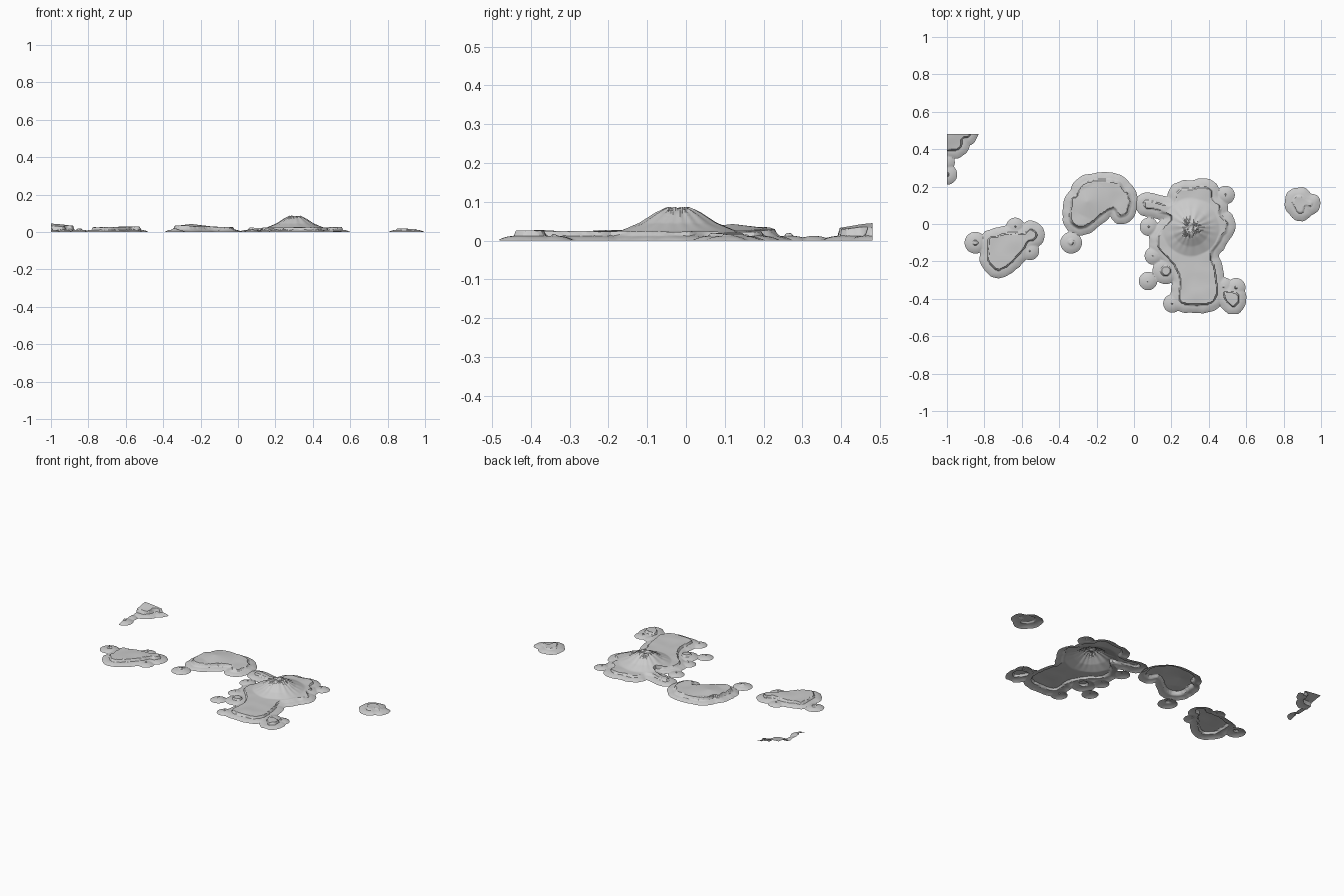
import bpy, bmesh, math
from mathutils import Vector, noise

if "Cube" in bpy.data.objects:
    bpy.data.objects.remove(bpy.data.objects["Cube"])

STEP = 0.006      # terrain resolution
SHORE = 0.043     # beach width around every cliff
BX, BY = 1.0, 0.48  # map borders that cut the islands


def chaikin(pts, n=2):
    for _ in range(n):
        out = []
        for (ax, ay), (bx, by) in zip(pts, pts[1:] + pts[:1]):
            out += [(.8*ax + .2*bx, .8*ay + .2*by), (.2*ax + .8*bx, .2*ay + .8*by)]
        pts = out
    return pts


def segments(poly):
    return [(ax, ay, bx-ax, by-ay, 1/max(1e-12, (bx-ax)**2 + (by-ay)**2))
            for (ax, ay), (bx, by) in zip(poly, poly[1:] + poly[:1])]


def signed_distance(x, y, segs):
    best, inside = 9.0, False
    for ax, ay, dx, dy, inv in segs:
        px, py = x-ax, y-ay
        t = (px*dx + py*dy)*inv
        t = 0 if t < 0 else 1 if t > 1 else t
        ex, ey = px-t*dx, py-t*dy
        q = ex*ex + ey*ey
        if q < best:
            best = q
        if (ay > y) != (ay+dy > y) and x < ax + dx*(y-ay)/dy:
            inside = not inside
    return -math.sqrt(best) if inside else math.sqrt(best)


def lerp_profile(r, prof):
    for (r0, z0), (r1, z1) in zip(prof, prof[1:]):
        if r <= r1:
            return z0 + (z1-z0)*(r-r0)/(r1-r0)
    return 0


# volcano cone with radial gullies
CONE = [(0, .082), (.03, .085), (.06, .070), (.1, .045), (.15, .025), (.2, .012)]


def volcano(x, y):
    dx, dy = x-.305, y+.02
    r, a = math.hypot(dx, dy), math.atan2(dy, dx)
    ridge = .0035*math.sin(17*a + 2*math.sin(3*a))*min(1, r/.03)*max(0, 1-r/.15)
    return lerp_profile(r, CONE) + ridge - (.003 if r < .012 else 0)


# small hill
def hill(x, y):
    return .043 - .12*math.hypot(x+.25, y-.12)


def island(name, cliffs, islets, top, peak=None):
    segsets = [segments(chaikin(c)) for c in cliffs]
    xs = [p[0] for c in cliffs for p in c] + [i[0] for i in islets]
    ys = [p[1] for c in cliffs for p in c] + [i[1] for i in islets]
    x0, x1 = max(-BX, min(xs)-.09), min(BX, max(xs)+.09)
    y0, y1 = max(-BY, min(ys)-.09), min(BY, max(ys)+.09)
    nx, ny = math.ceil((x1-x0)/STEP), math.ceil((y1-y0)/STEP)
    h, gx, gy, cx, cy = top

    def height(x, y):
        n = noise.noise(Vector((x*28, y*28, 3)))
        d = min(signed_distance(x, y, s) for s in segsets) + .005*n
        z = h + gx*(x-cx) + gy*(y-cy) + .003*noise.noise(Vector((x*12, y*12, 0)))
        for ix, iy, r in islets:
            di = math.hypot(x-ix, y-iy) - r
            if di < d:
                d, z = di, .017 + .2*min(r, .03)
        beach = .012*(1 - max(0, d/SHORE)**2)
        if d > 0:
            out = beach
        else:
            out = .012 + (z-.012)*min(1, -d/.005)
        if peak and d < .02:
            out = max(out, peak(x, y) if d < 0 else min(peak(x, y), .02*(1-d/.02)))
        return out

    bm = bmesh.new()
    rows = [[bm.verts.new((x, y, height(x, y)))
             for x in (x0 + (x1-x0)*i/nx for i in range(nx+1))]
            for y in (y0 + (y1-y0)*j/ny for j in range(ny+1))]
    for j in range(ny):
        for i in range(nx):
            q = (rows[j][i], rows[j][i+1], rows[j+1][i+1], rows[j+1][i])
            if max(v.co.z for v in q) > 0:
                bm.faces.new(q)
    bmesh.ops.triangulate(bm, faces=bm.faces[:])
    # trim at sea level
    bmesh.ops.bisect_plane(bm, geom=bm.verts[:] + bm.edges[:] + bm.faces[:], dist=1e-6,
                           plane_co=(0, 0, 0), plane_no=(0, 0, 1), clear_inner=True)
    bmesh.ops.delete(bm, geom=[v for v in bm.verts if not v.link_faces], context='VERTS')
    me = bpy.data.meshes.new(name)
    bm.to_mesh(me)
    bm.free()
    ob = bpy.data.objects.new(name, me)
    bpy.context.collection.objects.link(ob)
    bpy.ops.object.select_all(action='DESELECT')
    ob.select_set(True)
    bpy.context.view_layer.objects.active = ob
    bpy.ops.object.shade_smooth_by_angle(angle=math.radians(30))


# islands: cliff outline(s), islets (x, y, radius), plateau height and tilt
island("northwest_island",
       [[(-1.1, .39), (-1, .39), (-.94, .395), (-.92, .42), (-.92, .455),
         (-.875, .465), (-.875, .56), (-1.1, .56)]],
       [(-1.0, .265, .012), (-1.005, .33, .004)], (.038, -.08, .12, -.97, .45))

island("west_island",
       [[(-.78, -.075), (-.72, -.06), (-.655, -.043), (-.585, -.055), (-.553, -.02),
         (-.516, -.05), (-.527, -.085), (-.57, -.096), (-.59, -.134), (-.623, -.176),
         (-.666, -.22), (-.72, -.25), (-.75, -.24), (-.783, -.198), (-.78, -.134)]],
       [(-.848, -.1, .015), (-.556, -.144, .006), (-.635, -.015, .006)],
       (.027, .02, 0, -.66, -.14))

island("central_island",
       [[(-.335, .096), (-.33, .134), (-.302, .155), (-.29, .198), (-.26, .22),
         (-.206, .23), (-.13, .235), (-.078, .22), (-.056, .187), (-.03, .165),
         (-.02, .12), (-.03, .07), (-.05, .045), (-.083, .042), (-.104, .09),
         (-.14, .08), (-.195, .037), (-.25, -.01), (-.29, -.02), (-.335, 0), (-.34, .053)]],
       [(-.336, -.1, .015)], (.031, -.035, 0, -.2, .12), hill)

island("volcano_island",
       [[(.05, .125), (.09, .125), (.17, .1), (.22, .11), (.225, .165), (.25, .19),
         (.32, .19), (.375, .205), (.415, .185), (.42, .13), (.465, .095), (.45, .05),
         (.5, .015), (.5, -.03), (.47, -.06), (.445, -.11), (.41, -.15), (.41, -.19),
         (.43, -.22), (.44, -.3), (.45, -.37), (.42, -.425), (.36, -.435), (.25, -.43),
         (.235, -.39), (.25, -.3), (.215, -.22), (.19, -.19), (.15, -.15), (.13, -.13),
         (.12, -.07), (.16, -.02), (.2, .02), (.2, .05), (.12, .075), (.05, .085)],
        [(.47, -.36), (.52, -.36), (.555, -.37), (.56, -.42), (.53, -.45), (.5, -.42),
         (.48, -.39)]],
       [(.49, .155, .006), (.08, -.015, .006), (.075, -.305, .006), (.17, -.25, .028),
        (.205, -.425, .006), (.105, -.17, .005), (.48, -.335, .006), (.545, -.34, .008)],
       (.024, 0, -.005, .3, -.1), volcano)

island("east_island",
       [[(.845, .12), (.86, .15), (.895, .155), (.93, .125), (.955, .12), (.95, .09),
         (.915, .1), (.905, .06), (.88, .058), (.855, .085)]],
       [], (.019, -.03, 0, .89, .11))
